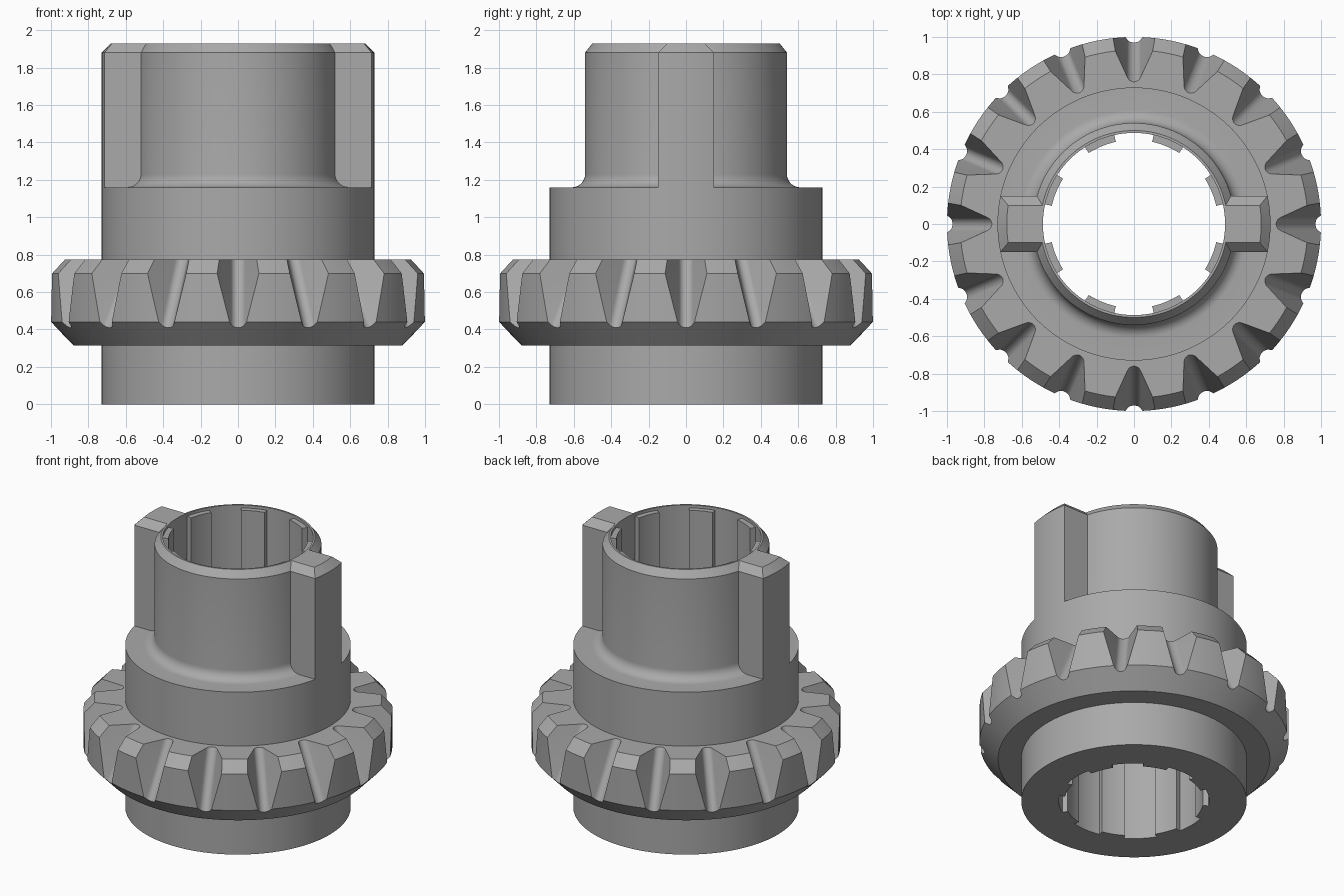
import bpy
import bmesh
from math import sin, cos, pi, radians, asin
from mathutils import Vector, Matrix

cube = bpy.data.objects.get("Cube")
if cube:
    bpy.data.objects.remove(cube, do_unlink=True)

steel = bpy.data.materials.new("grey steel")
steel.use_nodes = True
GREY = (0.40, 0.40, 0.40, 1)
steel.diffuse_color = GREY
steel.node_tree.nodes["Principled BSDF"].inputs["Base Color"].default_value = GREY

HUB, SLEEVE, BORE = 0.73, 0.54, 0.487
SHOULDER, TOP, BEVEL = 1.16, 1.93, 0.05
FILLET = 0.07
SEGMENTS = 128


def finish(name, bm):
    """Turn a bmesh into a named, coloured object."""
    bmesh.ops.remove_doubles(bm, verts=bm.verts, dist=1e-5)
    bmesh.ops.recalc_face_normals(bm, faces=bm.faces)
    mesh = bpy.data.meshes.new(name)
    bm.to_mesh(mesh)
    bm.free()
    mesh.materials.append(steel)
    obj = bpy.data.objects.new(name, mesh)
    bpy.context.collection.objects.link(obj)
    return obj


def activate(obj):
    bpy.ops.object.select_all(action='DESELECT')
    obj.select_set(True)
    bpy.context.view_layer.objects.active = obj


def smooth(obj):
    activate(obj)
    bpy.ops.object.shade_smooth_by_angle(angle=radians(25))


def lathe(name, profile):
    """Revolve a closed (radius, height) profile about z."""
    bm = bmesh.new()
    verts = [bm.verts.new((r, 0, z)) for r, z in profile]
    edges = [bm.edges.new((a, b)) for a, b in zip(verts, verts[1:] + verts[:1])]
    bmesh.ops.spin(bm, geom=verts + edges, cent=(0, 0, 0), axis=(0, 0, 1),
                   angle=2 * pi, steps=SEGMENTS, use_duplicate=False)
    return finish(name, bm)


def loft(bm, loops):
    """Skin equal-length point loops and cap both ends."""
    rows = [[bm.verts.new(p) for p in loop] for loop in loops]
    for low, high in zip(rows, rows[1:]):
        for i in range(len(low)):
            j = (i + 1) % len(low)
            bm.faces.new((low[i], low[j], high[j], high[i]))
    bm.faces.new(rows[0][::-1])
    bm.faces.new(rows[-1])


def block_loop(r_in, r_out, half, z, turn=0, radial=False):
    """Outline of a block between two arcs; half is a width, or an angle if radial."""
    steps = 8
    points = []
    for r, sign in ((r_in, 1), (r_out, -1)):
        reach = half if radial else asin(half / r)
        for i in range(steps + 1):
            a = turn + sign * reach * (1 - 2 * i / steps)
            points.append((r * cos(a), r * sin(a), z))
    return points


# Hub and sleeve, with a fillet on the shoulder and a bevelled rim
fillet = [(SLEEVE + FILLET * (1 - sin(a)), SHOULDER + FILLET * (1 - cos(a)))
          for a in (i * pi / 16 for i in range(9))]
smooth(lathe("hub_and_sleeve",
             [(BORE, 0), (HUB, 0), (HUB, SHOULDER)] + fillet +
             [(SLEEVE, TOP - BEVEL), (SLEEVE - BEVEL + 0.01, TOP), (BORE, TOP)]))

# Gear ring blank
gear = lathe("gear_ring", [(0.71, 0.315), (0.88, 0.315), (1, 0.44),
                           (1, 0.70), (0.93, 0.775), (0.71, 0.775)])

# Round-bottomed V grooves, sloping outward and down between the teeth
ROOT, FLANK, TEETH = 0.04, radians(28), 16
start, end = Vector((0.76, 0, 0.775)), Vector((0.97, 0, 0.41))
along = (end - start).normalized()
outward = Vector((-along.z, 0, along.x))
section = []
for i in range(13):
    a = -FLANK - (pi - 2 * FLANK) * i / 12
    section.append((ROOT * cos(a), ROOT + ROOT * sin(a)))
for i, side in ((-1, -1), (0, 1)):
    u, v = section[i]
    tip = (u + side * 0.3 * sin(FLANK), v + 0.3 * cos(FLANK))
    section.insert(0 if side > 0 else len(section), tip)

bm = bmesh.new()
for k in range(TEETH):
    spin = Matrix.Rotation(2 * pi * k / TEETH, 3, 'Z')
    loft(bm, [[spin @ (start + along * t + outward * v + Vector((0, u, 0)))
               for u, v in section] for t in (-0.2, 0.6)])
cutter = finish("groove_cutter", bm)
cutter.hide_render = True

cut = gear.modifiers.new("grooves", 'BOOLEAN')
cut.operation = 'DIFFERENCE'
cut.solver = 'EXACT'
cut.object = cutter
activate(gear)
bpy.ops.object.modifier_apply(modifier=cut.name)
bpy.data.objects.remove(cutter, do_unlink=True)
smooth(gear)

# Two driving lugs beside the sleeve, bevelled at the top
for name, turn in (("left_lug", 0), ("right_lug", pi)):
    bm = bmesh.new()
    half = 0.15
    loft(bm, [block_loop(BORE + 0.005, HUB, half, SHOULDER, turn),
              block_loop(BORE + 0.005, HUB, half, TOP - BEVEL, turn),
              block_loop(BORE, HUB - BEVEL, half - BEVEL, TOP, turn)])
    smooth(finish(name, bm))

# Eight splines inside the bore
bm = bmesh.new()
for k in range(8):
    turn = (k + 0.5) * pi / 4
    loft(bm, [block_loop(0.45, BORE + 0.01, radians(10), z, turn, True)
              for z in (0, TOP - 0.02)])
smooth(finish("bore_splines", bm))
